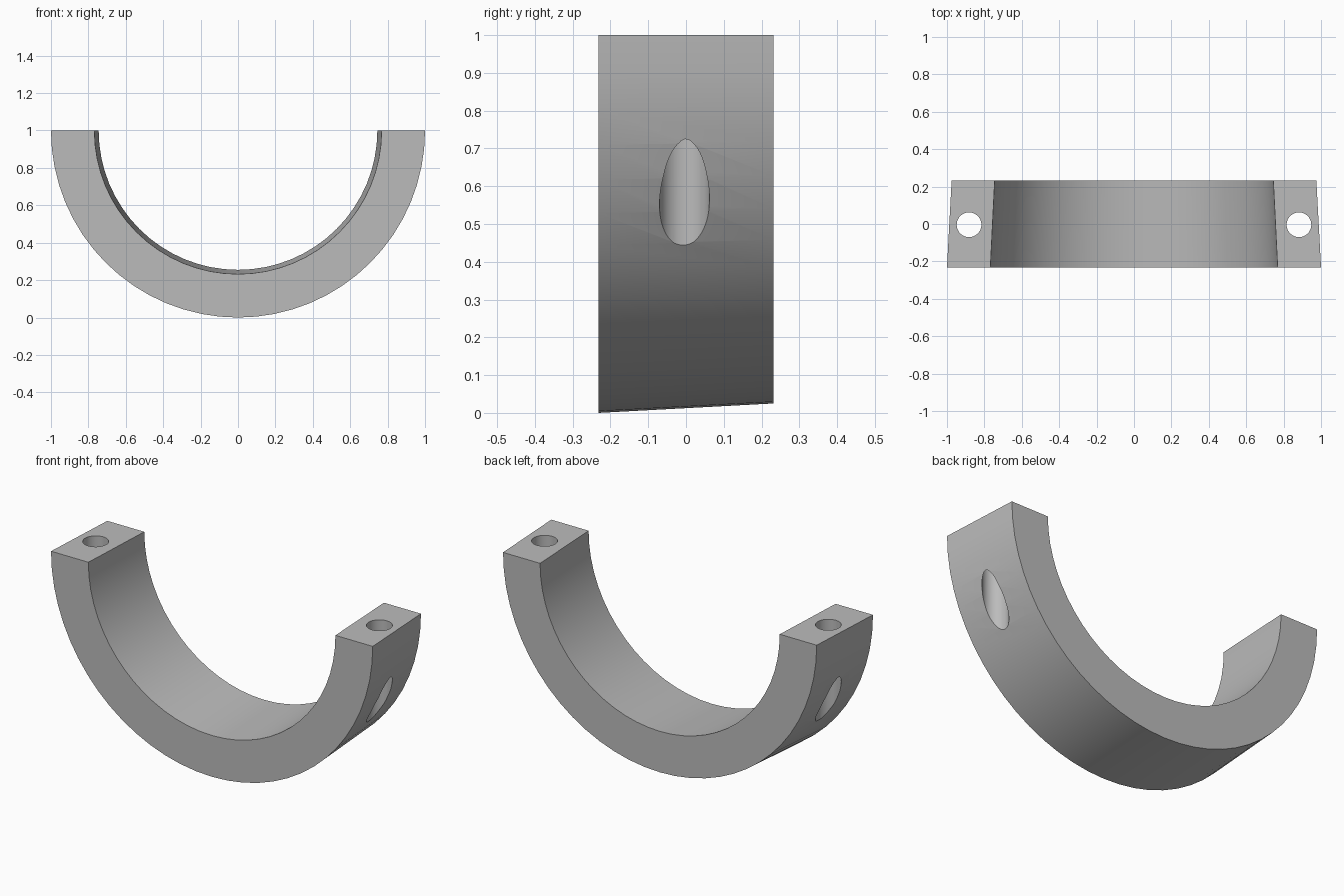
import bpy, bmesh, math

if "Cube" in bpy.data.objects:
    bpy.data.objects.remove(bpy.data.objects["Cube"])

HALF_DEPTH, SEGMENTS = 0.232, 32

grey = bpy.data.materials.new("plain_grey")
grey.use_nodes = True
colour = (0.5, 0.5, 0.5, 1)
grey.diffuse_color = colour
grey.node_tree.nodes["Principled BSDF"].inputs["Base Color"].default_value = colour

# Half ring: a four-cornered section swept round the bore, tapering to the back
section = [(1.0, -HALF_DEPTH), (0.975, HALF_DEPTH),
           (0.745, HALF_DEPTH), (0.768, -HALF_DEPTH)]
bm = bmesh.new()
rings = []
for i in range(SEGMENTS + 1):
    a = math.pi * i / SEGMENTS
    rings.append([bm.verts.new((r * math.cos(a), y, 1 - r * math.sin(a)))
                  for r, y in section])
for near, far in zip(rings, rings[1:]):
    for k in range(4):
        n = (k + 1) % 4
        bm.faces.new((near[k], near[n], far[n], far[k]))
bm.faces.new(rings[0])
bm.faces.new(rings[-1])
bmesh.ops.recalc_face_normals(bm, faces=bm.faces)
mesh = bpy.data.meshes.new("half_ring_clamp")
bm.to_mesh(mesh)
bm.free()
clamp = bpy.data.objects.new("half_ring_clamp", mesh)
bpy.context.collection.objects.link(clamp)
mesh.materials.append(grey)

# Vertical bolt hole through each end
for side, name in ((1, "left"), (-1, "right")):
    bpy.ops.mesh.primitive_cylinder_add(vertices=48, radius=0.066, depth=1.2,
                                        location=(side * 0.882, -0.004, 0.8))
    cutter = bpy.context.object
    cutter.name = name + "_bolt_hole_cutter"
    cutter.data.materials.append(grey)
    cutter.hide_render = True
    cut = clamp.modifiers.new(name + "_bolt_hole", "BOOLEAN")
    cut.operation, cut.solver, cut.object = "DIFFERENCE", "EXACT", cutter

# Apply the cuts, then smooth the curved walls
bpy.ops.object.select_all(action="DESELECT")
clamp.select_set(True)
bpy.context.view_layer.objects.active = clamp
for name in [m.name for m in clamp.modifiers]:
    cutter = clamp.modifiers[name].object
    bpy.ops.object.modifier_apply(modifier=name)
    bpy.data.objects.remove(cutter)
bpy.ops.object.shade_smooth_by_angle(angle=math.radians(30))
